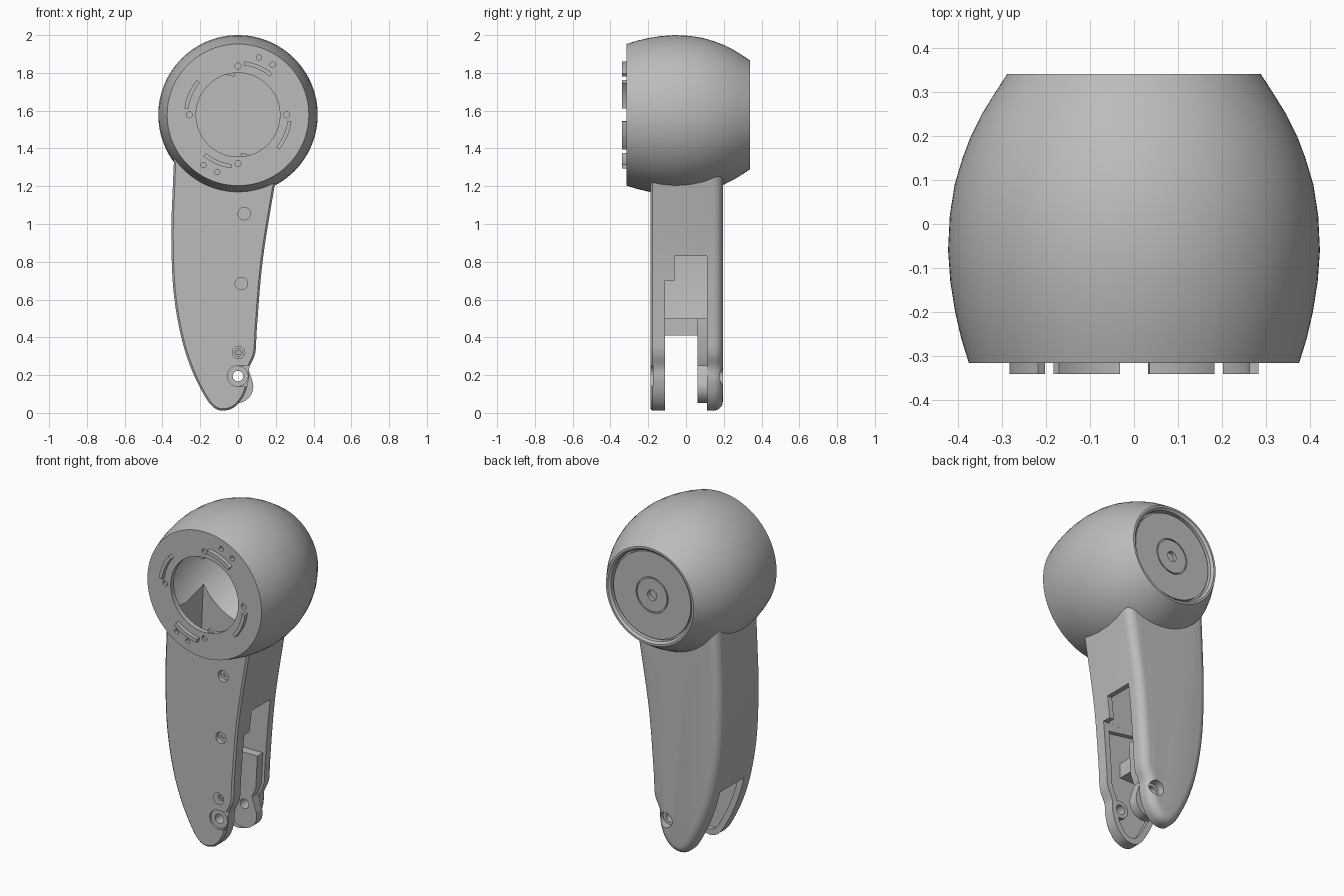
import bpy, bmesh, math
from mathutils import Vector

if "Cube" in bpy.data.objects:
    bpy.data.objects.remove(bpy.data.objects["Cube"], do_unlink=True)

grey = bpy.data.materials.new("plain grey")
grey.use_nodes = True
grey.diffuse_color = (0.5, 0.5, 0.5, 1)
grey.node_tree.nodes["Principled BSDF"].inputs["Base Color"].default_value = (0.5, 0.5, 0.5, 1)

HUB = 1.578           # height of the housing axis
PIVOT = (0, 0.195)    # hinge hole at the foot of the arm


def finish(name, bm):
    bmesh.ops.recalc_face_normals(bm, faces=bm.faces)
    me = bpy.data.meshes.new(name)
    bm.to_mesh(me)
    bm.free()
    me.materials.append(grey)
    ob = bpy.data.objects.new(name, me)
    bpy.context.scene.collection.objects.link(ob)
    return ob


def loft(name, layers):
    """Join outlines in the xz plane, each given as (y, points)."""
    bm = bmesh.new()
    rings = [[bm.verts.new((x, y, z)) for x, z in pts] for y, pts in layers]
    n = len(rings[0])
    for a, b in zip(rings, rings[1:]):
        for i in range(n):
            bm.faces.new((a[i], a[(i + 1) % n], b[(i + 1) % n], b[i]))
    bm.faces.new(rings[0])
    bm.faces.new(rings[-1])
    return finish(name, bm)


def prism(name, pts, y0, y1):
    return loft(name, [(y0, pts), (y1, pts)])


def arc(c, r, a0, a1, n):
    steps = [math.radians(a0 + (a1 - a0) * i / n) for i in range(n + 1)]
    return [(c[0] + r * math.cos(a), c[1] + r * math.sin(a)) for a in steps]


def cyl(name, c, r, y0, y1, n=32):
    return prism(name, arc(c, r, 0, 360, n)[:-1], y0, y1)


def box(name, x0, x1, z0, z1, y0, y1):
    return prism(name, [(x0, z0), (x1, z0), (x1, z1), (x0, z1)], y0, y1)


def revolve(name, profile):
    """Spin (y, radius) points about the housing axis."""
    bm = bmesh.new()
    vs = [bm.verts.new((r, y, HUB)) for y, r in profile]
    es = [bm.edges.new(p) for p in zip(vs, vs[1:])]
    bmesh.ops.spin(bm, geom=vs + es, cent=(0, 0, HUB), axis=(0, 1, 0),
                   angle=math.tau, steps=96, use_duplicate=False)
    bmesh.ops.remove_doubles(bm, verts=bm.verts, dist=0.0002)
    return finish(name, bm)


def combine(ob, tool, op="DIFFERENCE"):
    mod = ob.modifiers.new("bool", "BOOLEAN")
    mod.operation, mod.object, mod.solver = op, tool, "EXACT"
    bpy.context.view_layer.update()
    dg = bpy.context.evaluated_depsgraph_get()
    me = bpy.data.meshes.new_from_object(ob.evaluated_get(dg))
    ob.modifiers.clear()
    ob.data = me
    bpy.data.objects.remove(tool, do_unlink=True)


def spline(pts, n=5):
    p = [Vector(q) for q in [pts[0]] + pts + [pts[-1]]]
    out = []
    for a, b, c, d in zip(p, p[1:], p[2:], p[3:]):
        for i in range(n):
            t = i / n
            out.append(0.5 * (2 * b + (c - a) * t + (2 * a - 5 * b + 4 * c - d) * t * t
                              + (3 * b - a - 3 * c + d) * t ** 3))
    return out + [p[-1]]


def inset(pts, d):
    out = []
    for i, p in enumerate(pts):
        t = (pts[min(i + 1, len(pts) - 1)] - pts[max(i - 1, 0)]).normalized()
        out.append((p.x - t.y * d, p.y + t.x * d))
    return out


# Arm outline, down the left edge and up the right
outline = spline([(-.335, 1.42), (-.345, 1.2), (-.353, .95), (-.343, .66), (-.305, .42),
                  (-.25, .24), (-.18, .095), (-.13, .03), (-.08, .012), (-.02, .03),
                  (.03, .09), (.055, .17), (.06, .24), (.092, .32), (.1, .45),
                  (.13, .8), (.185, 1.15), (.235, 1.42)])

# Arm: crisp front edge, round back edge
layers = [(-.187, inset(outline, .01)), (-.177, outline)]
for k in range(7):
    a = math.radians(15 * k)
    layers.append((.145 + .05 * math.sin(a), inset(outline, .05 * (1 - math.cos(a)))))
arm = loft("arm", layers)


def cavity():
    return prism("cutter", inset(outline, .03), -.112, .112)


# Hollow inside, side and foot openings, pocket behind the front plate
combine(arm, cavity())
combine(arm, box("cutter", 0, .4, -.1, .83, -.062, .1125))
combine(arm, box("cutter", 0, .4, -.1, .7, -.1125, -.05))
combine(arm, box("cutter", -.5, .4, -.1, .41, -.1125, .1125))
pocket = [p for p in inset(outline, .035) if p[1] < .72]
combine(arm, prism("cutter", pocket, -.14, -.1))
combine(arm, cyl("boss", PIVOT, .052, -.16, -.113), "UNION")

# Pivot hole with recesses on both faces
combine(arm, cyl("cutter", PIVOT, .055, -.3, -.175))
combine(arm, box("cutter", 0, .2, .14, .25, -.3, -.176))
combine(arm, cyl("cutter", PIVOT, .045, .15, .3))
combine(arm, cyl("cutter", PIVOT, .028, -.4, .4))

# Screws sunk in the front plate
screws = [(.033, 1.055), (.018, .685), (.003, .32)]
parts = []
for i, c in enumerate(screws):
    combine(arm, cyl("cutter", c, .033, -.3, -.16))
    screw = cyl("screw_%d" % i, c, .022, -.165, -.148)
    combine(screw, cyl("cutter", c, .013, -.2, -.154, 6))
    parts.append(screw)

# Barrel housing
shell = [(-.315, .375), (-.26, .392), (-.2, .406), (-.13, .417), (-.06, .422), (.02, .418),
         (.09, .407), (.15, .389), (.2, .37), (.25, .345), (.3, .314), (.34, .288)]
back = [(.34, .276), (.328, .264), (.3, .264), (.3, .254), (.318, .254), (.318, .105),
        (.31, .105), (.31, .098), (.318, .098), (.318, .03), (.295, .03), (.295, 0)]
inner = [(.25, 0), (.25, .26), (.2, .31), (.1, .36), (-.06, .385), (-.2, .37),
         (-.285, .34), (-.285, .222), (-.315, .222), (-.315, .375)]
housing = revolve("housing", shell + back + inner)
plug = [(y, r - .015) for y, r in shell]
combine(arm, revolve("cutter", [(-.315, 0)] + plug + [(.34, 0)]))
combine(housing, cavity())

# Holes and raised arcs on the front face, repeated round the axis
for k in range(4):
    a = 90 * k
    spot = arc((0, HUB), .258, a, a, 1)[0]
    combine(housing, cyl("cutter", spot, .016, -.4, -.3, 20))
    ridge = arc((0, HUB), .285, a + 50, a + 83, 12) + arc((0, HUB), .264, a + 83, a + 50, 12)
    parts.append(prism("locking_ridge_%d" % k, ridge, -.34, -.31))
for a in (55.5, 70, 235.5, 250):
    spot = arc((0, HUB), .323, a, a, 1)[0]
    combine(housing, cyl("cutter", spot, .014, -.4, -.295, 20))
for a in (94, 274):
    tab = arc((0, HUB), .226, a, a + 14, 4) + arc((0, HUB), .205, a + 4, a, 2)
    parts.append(prism("tab_%d" % a, tab, -.305, -.288))

# Hinge plate inside the back shell, and a cross rib
ear = arc((-.007, .14), .088, 180, 380, 24)
hinge = prism("hinge_plate", ear + [(.05, .25), (.075, .31), (.085, .5), (-.095, .5)], .06, .115)
combine(hinge, cyl("cutter", PIVOT, .028, 0, .3))
rib = box("cross_rib", -.3, -.02, .41, .5, -.145, .065)

# Smooth the curved faces, keep the edges sharp
for ob in [arm, housing, hinge, rib] + parts:
    ob.data.materials.clear()
    ob.data.materials.append(grey)
    bpy.ops.object.select_all(action="DESELECT")
    ob.select_set(True)
    bpy.context.view_layer.objects.active = ob
    bpy.ops.object.shade_smooth_by_angle(angle=math.radians(30))
